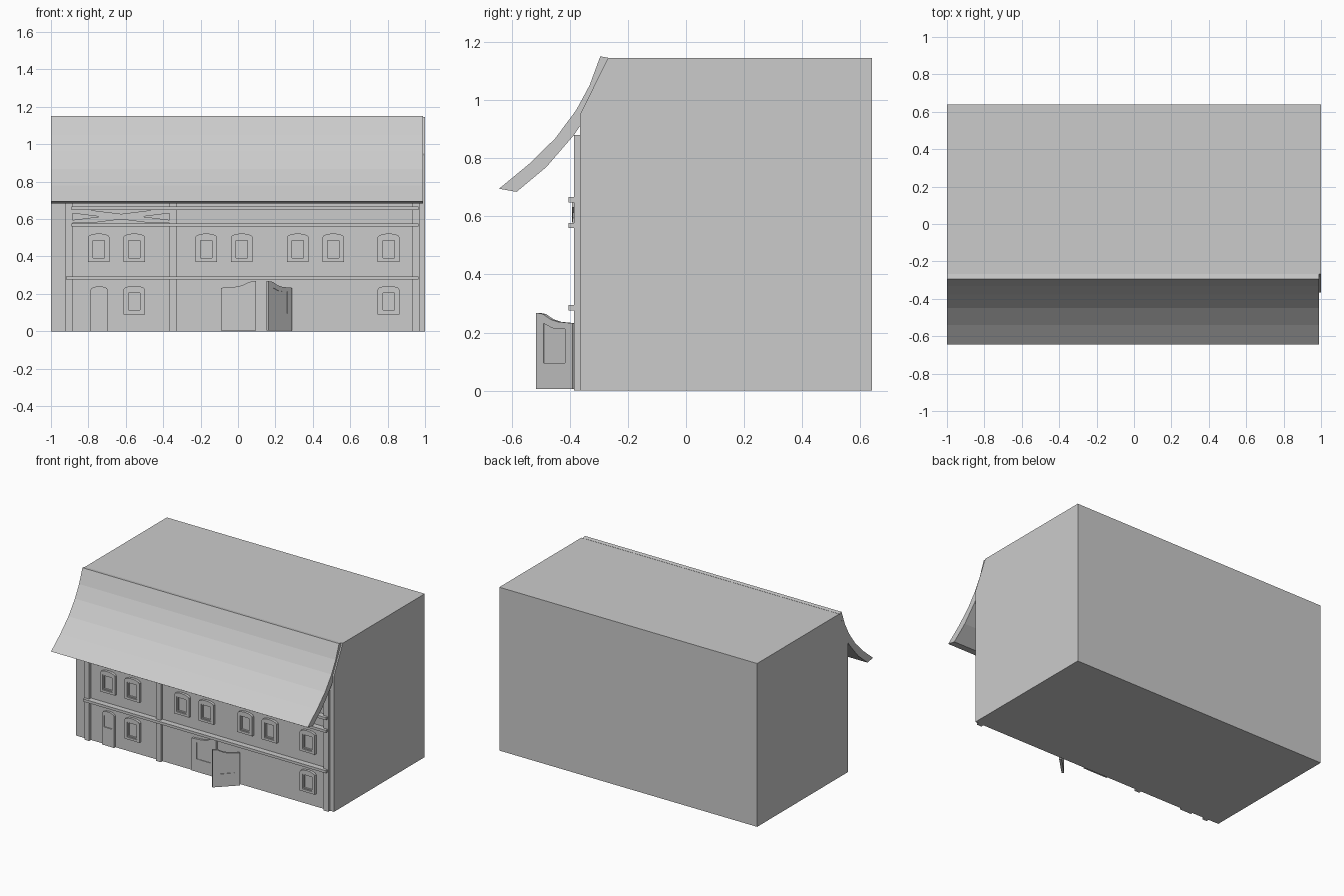
import bpy, bmesh, math
from mathutils import Matrix

if "Cube" in bpy.data.objects:
    bpy.data.objects.remove(bpy.data.objects["Cube"])


def prism(name, loops, a, b, axis='Y'):
    """Extrude an outline (further loops are holes) from a to b along an axis."""
    def put(p, d):
        return (p[0], d, p[1]) if axis == 'Y' else (d, p[0], p[1])
    bm = bmesh.new()
    back, edges, rings = {}, [], []
    for loop in loops:
        front = [bm.verts.new(put(p, a)) for p in loop]
        for v, p in zip(front, loop):
            back[v] = bm.verts.new(put(p, b))
        n = len(front)
        edges += [bm.edges.new((front[i], front[(i + 1) % n])) for i in range(n)]
        rings.append(front)
    if len(loops) == 1:
        bm.faces.new(rings[0])
    else:
        bmesh.ops.triangle_fill(bm, edges=edges, use_beauty=True)
    for f in list(bm.faces):
        bm.faces.new([back[v] for v in reversed(f.verts)])
    for r in rings:
        for i, v in enumerate(r):
            w = r[(i + 1) % len(r)]
            bm.faces.new((v, w, back[w], back[v]))
    bmesh.ops.recalc_face_normals(bm, faces=bm.faces)
    me = bpy.data.meshes.new(name)
    bm.to_mesh(me)
    bm.free()
    ob = bpy.data.objects.new(name, me)
    bpy.context.collection.objects.link(ob)
    return ob


def rect(x0, x1, z0, z1):
    return [(x0, z0), (x1, z0), (x1, z1), (x0, z1)]


def arch(cx, w, z0, z1, rise):
    """Rectangle with a shallow curved head."""
    top = [(cx + w / 2 * math.cos(t), z1 - rise + rise * math.sin(t))
           for t in [math.pi * i / 6 for i in range(7)]]
    return [(cx - w / 2, z0), (cx + w / 2, z0)] + top


WALL = -0.365

# main block with slanted upper front
prism("building_body", [[(WALL, 0), (0.64, 0), (0.64, 1.145), (-0.268, 1.145),
                         (WALL, 0.95)]], -1, 1, 'X')

# curved overhanging roof slab
prism("roof", [[(-0.295, 1.15), (-0.332, 1.05), (-0.378, 0.965), (-0.45, 0.868),
                (-0.54, 0.78), (-0.643, 0.695), (-0.583, 0.684), (-0.48, 0.77),
                (-0.385, 0.88), (-0.365, 0.91), (-0.362, 0.955), (-0.268, 1.146)]],
      -1, 0.99, 'X')

# timber posts
for x in (-0.903, -0.347, 0.952):
    prism("post", [rect(x - 0.018, x + 0.018, 0, 0.88)], -0.385, WALL)

# horizontal beams
for z in (0.285, 0.568, 0.657):
    prism("beam", [rect(-0.92 if z < 0.3 else -0.89, 0.965, z - 0.009, z + 0.009)],
          -0.405, WALL)

# crossed braces between the two upper beams
for s, y in ((1, -0.393), (-1, -0.391)):
    prism("brace", [[(-0.885, 0.613 - s * 0.035), (-0.79, 0.613 - s * 0.035),
                     (-0.365, 0.613 + s * 0.018), (-0.365, 0.613 + s * 0.035),
                     (-0.46, 0.613 + s * 0.035), (-0.885, 0.613 - s * 0.018)]], y, WALL)

# arched windows with sunk panes
windows = [(x, 0.37) for x in (-0.745, -0.555, -0.17, 0.02, 0.32, 0.51, 0.805)]
windows += [(-0.555, 0.09), (0.805, 0.09)]
for x, z in windows:
    prism("window_frame", [arch(x, 0.116, z, z + 0.153, 0.02),
                           rect(x - 0.038, x + 0.038, z + 0.016, z + 0.122)], -0.383, WALL)
    prism("window_sash", [rect(x - 0.038, x + 0.038, z + 0.016, z + 0.122),
                          rect(x - 0.031, x + 0.031, z + 0.023, z + 0.115)], -0.377, WALL)

# small side door
prism("side_door", [arch(-0.742, 0.092, 0, 0.24, 0.018),
                    rect(-0.774, -0.710, 0.127, 0.208)], -0.38, WALL)
prism("side_door_panel", [rect(-0.774, -0.710, 0.127, 0.208)], -0.373, WALL)


# double door leaf, local x runs from hinge to free edge
def leaf(name, w, matrix):
    outline = [(0, 0.005), (w, 0.005), (w, 0.268), (0.82 * w, 0.264), (0.6 * w, 0.245),
               (0.4 * w, 0.237), (0, 0.232)]
    panel = [(0.2 * w, 0.095), (0.8 * w, 0.095), (0.8 * w, 0.232), (0.55 * w, 0.215),
             (0.2 * w, 0.212)]
    for part, loops, d in ((name, [outline, panel], 0.008), (name + "_panel", [panel], 0.004)):
        ob = prism(part, loops, -d, d)
        ob.data.transform(matrix)
        if matrix.determinant() < 0:
            ob.data.flip_normals()


mirror = Matrix.Scale(-1, 4, (1, 0, 0))
leaf("door_left", 0.187, Matrix.Translation((-0.092, -0.373, 0)))
leaf("door_right_open", 0.177,
     Matrix.Translation((0.283, -0.385, 0)) @ Matrix.Rotation(math.radians(45), 4, 'Z') @ mirror)
